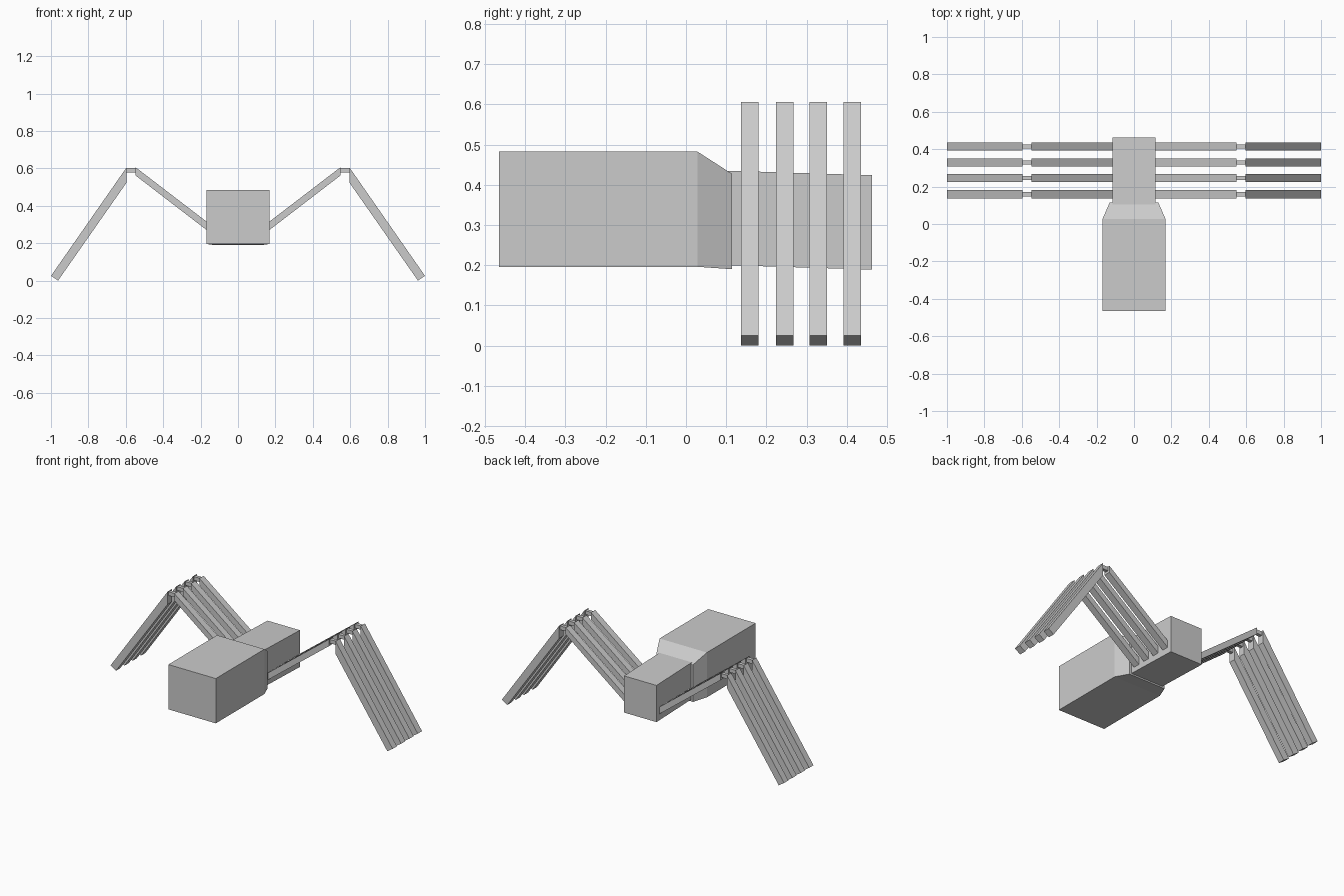
import bpy, bmesh

if "Cube" in bpy.data.objects:
    bpy.data.objects.remove(bpy.data.objects["Cube"])

grey = bpy.data.materials.new("plain grey")
grey.diffuse_color = (0.6, 0.6, 0.6, 1)
grey.use_nodes = True
grey.node_tree.nodes["Principled BSDF"].inputs["Base Color"].default_value = grey.diffuse_color


def finish(name, bm):
    bmesh.ops.recalc_face_normals(bm, faces=bm.faces)
    me = bpy.data.meshes.new(name)
    bm.to_mesh(me)
    bm.free()
    me.materials.append(grey)
    ob = bpy.data.objects.new(name, me)
    bpy.context.collection.objects.link(ob)
    return ob


def loft(name, rings):
    """Skin rings of equal point count and cap both ends."""
    bm = bmesh.new()
    loops = [[bm.verts.new(p) for p in r] for r in rings]
    n = len(loops[0])
    for a, b in zip(loops, loops[1:]):
        for i in range(n):
            j = (i + 1) % n
            bm.faces.new((a[i], a[j], b[j], b[i]))
    bm.faces.new(loops[0])
    bm.faces.new(loops[-1])
    return finish(name, bm)


def section(y, half_width, low, high):
    w = half_width
    return [(-w, y, low), (w, y, low), (w, y, high), (-w, y, high)]


def slab(name, outline, y, width, side):
    """Side outline in x-z, given a thickness along y."""
    return loft(name, [[(side * x, y + s * width / 2, z) for x, z in outline]
                       for s in (-1, 1)])


# Body: large block with a tapered end, and a narrower block behind it
loft("abdomen", [section(-0.465, 0.168, 0.196, 0.483),
                 section(0.028, 0.168, 0.196, 0.483),
                 section(0.115, 0.13, 0.19, 0.427)])
loft("thorax", [section(0.105, 0.115, 0.2, 0.435),
                section(0.463, 0.115, 0.189, 0.424)])

# Legs: four pairs, each with an upper part, a slim knee and a lower part
UPPER = [(0.11, 0.226), (0.11, 0.271), (0.548, 0.606), (0.548, 0.562)]
KNEE = [(0.545, 0.577), (0.545, 0.601), (0.598, 0.601), (0.598, 0.577)]
LOWER = [(0.595, 0.525), (0.595, 0.606), (1.0, 0.025), (0.962, 0.0)]
for row, y in enumerate((0.159, 0.2455, 0.329, 0.4135), 1):
    for side, label in ((-1, "left"), (1, "right")):
        slab(f"{label}_upper_leg_{row}", UPPER, y, 0.043, side)
        slab(f"{label}_knee_{row}", KNEE, y, 0.022, side)
        slab(f"{label}_lower_leg_{row}", LOWER, y, 0.043, side)
